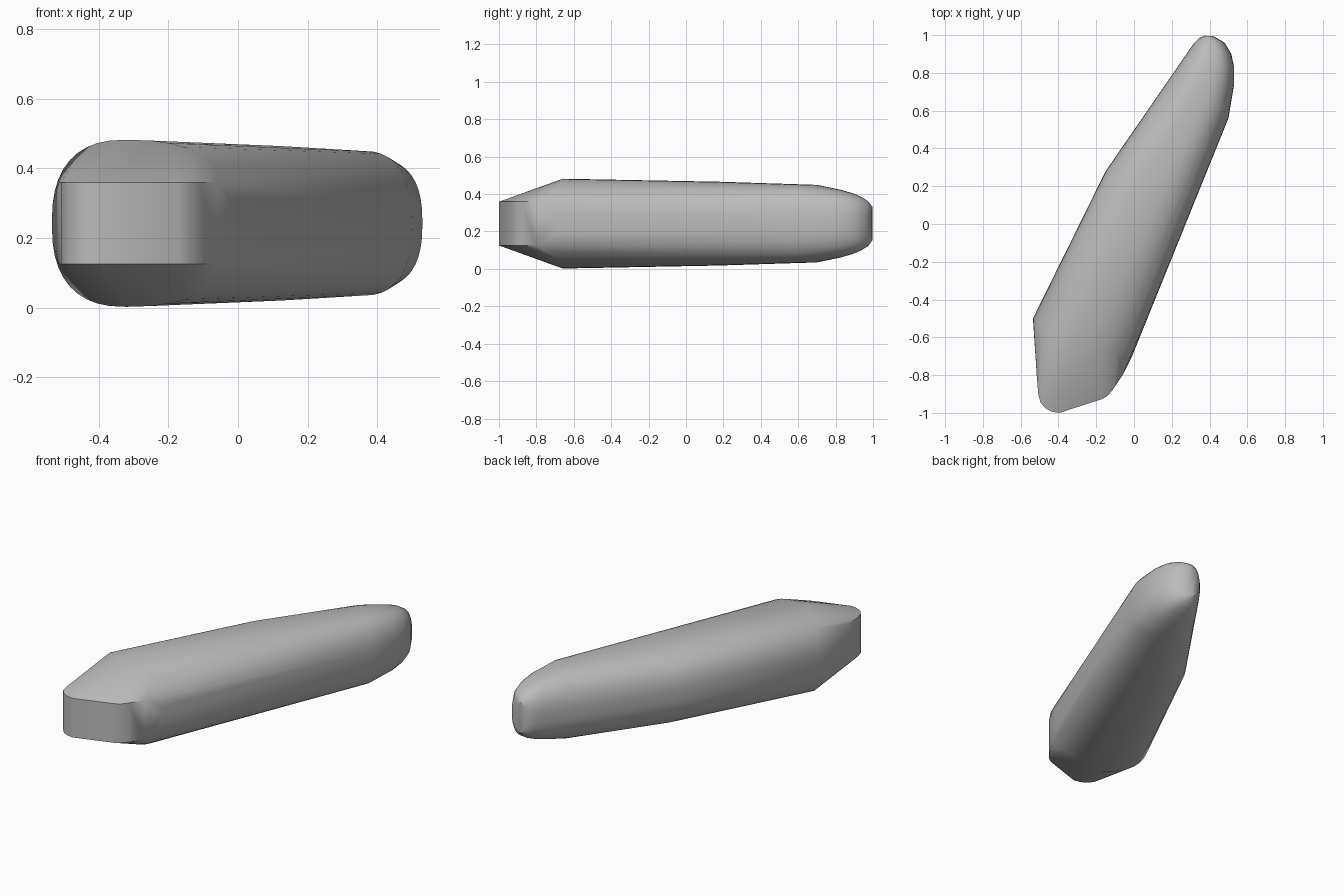
import bpy, bmesh, math
from mathutils import Vector

cube = bpy.data.objects.get("Cube")
if cube:
    bpy.data.objects.remove(cube, do_unlink=True)

MID = 0.242      # height of the horizontal symmetry plane
STEPS = 40       # points around each cross-section


def section(bm, left, right, half, center=None, power=2.5):
    """Upright rounded-rectangle ring spanning two plan points."""
    left, right = Vector(left), Vector(right)
    center = Vector(center) if center else (left + right) / 2
    for i in range(STEPS):
        a = math.tau * i / STEPS
        c, s = math.cos(a), math.sin(a)
        u = abs(c) ** (2 / power)
        w = math.copysign(abs(s) ** (2 / power), s)
        p = center + ((right if c > 0 else left) - center) * u
        bm.verts.new((p.x, p.y, MID + half * w))


bm = bmesh.new()

# Long body: widest near the front, tapering to a rounded tail
section(bm, (-0.535, -0.50), (-0.01, -0.70), 0.24, (-0.32, -0.655))
section(bm, (-0.15, 0.28), (0.30, 0.075), 0.224)
section(bm, (0.21, 0.80), (0.50, 0.56), 0.208)
section(bm, (0.265, 0.88), (0.53, 0.74), 0.183)
section(bm, (0.295, 0.925), (0.53, 0.83), 0.165)
section(bm, (0.32, 0.96), (0.515, 0.90), 0.145)
section(bm, (0.345, 0.985), (0.48, 0.96), 0.12)
section(bm, (0.375, 0.997), (0.42, 0.995), 0.09)

# Blunt nose with an upright wall and rounded corners
nose = [(-0.515, -0.80), (-0.507, -0.90), (-0.495, -0.945), (-0.47, -0.975),
        (-0.435, -0.994), (-0.395, -1.0), (-0.17, -0.927), (-0.14, -0.91),
        (-0.11, -0.875), (-0.06, -0.80)]
for x, y in nose:
    for z in (0.125, 0.359):
        bm.verts.new((x, y, z))

# Taut skin over all rings
hull = bmesh.ops.convex_hull(bm, input=bm.verts[:])
loose = {v for v in hull["geom_interior"] + hull["geom_unused"]
         if isinstance(v, bmesh.types.BMVert)}
bmesh.ops.delete(bm, geom=list(loose), context="VERTS")
bmesh.ops.dissolve_limit(bm, angle_limit=math.radians(0.3),
                         verts=bm.verts[:], edges=bm.edges[:])
bmesh.ops.recalc_face_normals(bm, faces=bm.faces[:])

mesh = bpy.data.meshes.new("tapered_body")
bm.to_mesh(mesh)
bm.free()
body = bpy.data.objects.new("tapered_body", mesh)
bpy.context.collection.objects.link(body)

# Plain grey finish
grey = bpy.data.materials.new("plain_grey")
grey.use_nodes = True
colour = (0.5, 0.5, 0.5, 1)
grey.diffuse_color = colour
grey.node_tree.nodes["Principled BSDF"].inputs["Base Color"].default_value = colour
mesh.materials.append(grey)

bpy.ops.object.select_all(action="DESELECT")
body.select_set(True)
bpy.context.view_layer.objects.active = body
bpy.ops.object.shade_smooth_by_angle(angle=math.radians(30))
